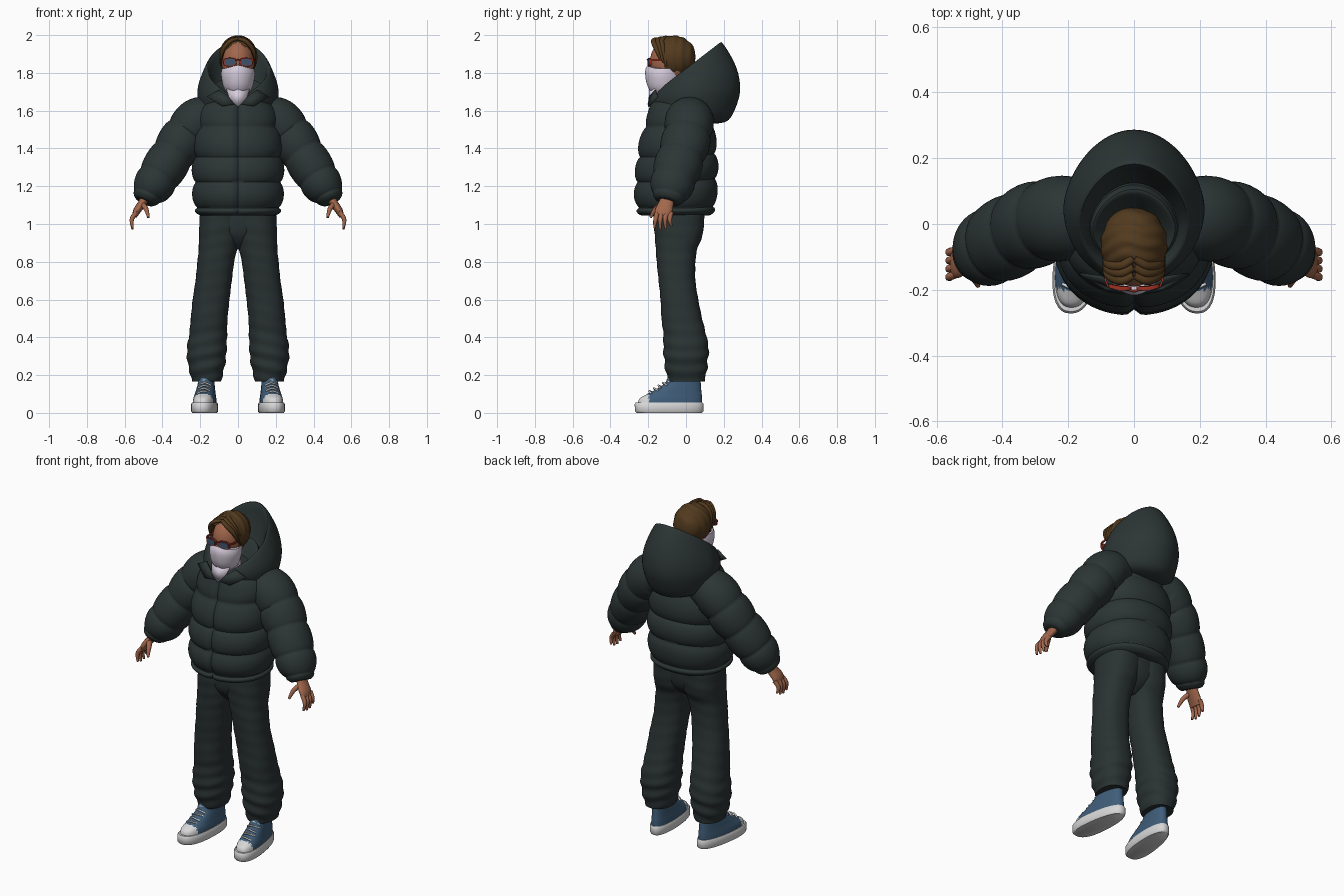
import bpy, bmesh, math
from math import sin, cos, pi, tau
from mathutils import Vector

cube = bpy.data.objects.get("Cube")
if cube:
    bpy.data.objects.remove(cube)


def material(name, r, g, b):
    m = bpy.data.materials.new(name)
    m.use_nodes = True
    m.diffuse_color = (r, g, b, 1)
    m.node_tree.nodes["Principled BSDF"].inputs["Base Color"].default_value = (r, g, b, 1)
    return m


JACKET = material("jacket_green_grey", .025, .036, .035)
PANTS = material("trouser_grey", .023, .032, .032)
SKIN = material("skin", .36, .135, .072)
HAIR = material("hair_brown", .085, .042, .013)
MASK = material("mask_lilac", .68, .61, .72)
BLUE = material("shoe_blue", .05, .11, .19)
WHITE = material("rubber_white", .68, .68, .68)
RED = material("frame_red", .34, .03, .016)
LENS = material("lens_blue", .05, .085, .15)


def finish(name, bm, *mats, angle=50):
    bmesh.ops.recalc_face_normals(bm, faces=bm.faces)
    me = bpy.data.meshes.new(name)
    bm.to_mesh(me)
    bm.free()
    ob = bpy.data.objects.new(name, me)
    bpy.context.collection.objects.link(ob)
    for m in mats:
        me.materials.append(m)
    bpy.ops.object.select_all(action="DESELECT")
    ob.select_set(True)
    bpy.context.view_layer.objects.active = ob
    bpy.ops.object.shade_smooth_by_angle(angle=math.radians(angle))
    return ob


def loft(name, rings, *mats, angle=50):
    """Skin a list of closed rings and cap both ends."""
    bm = bmesh.new()
    loops = [[bm.verts.new(p) for p in r] for r in rings]
    for a, b in zip(loops, loops[1:]):
        for i in range(len(a)):
            j = (i + 1) % len(a)
            bm.faces.new((a[i], a[j], b[j], b[i]))
    bm.faces.new(loops[0])
    bm.faces.new(loops[-1])
    return finish(name, bm, *mats, angle=angle)


def plate(name, pts, mat, thick=.008):
    bm = bmesh.new()
    bm.faces.new([bm.verts.new(p) for p in pts])
    bmesh.ops.triangulate(bm, faces=bm.faces)
    ob = finish(name, bm, mat)
    ob.modifiers.new("thickness", "SOLIDIFY").thickness = thick


def ball(name, centre, radii, mat, shape=None, drop=None):
    bm = bmesh.new()
    bmesh.ops.create_uvsphere(bm, u_segments=64, v_segments=40, radius=1)
    for v in bm.verts:
        k = shape(v.co) if shape else 1
        v.co = Vector(c + r * q * k for c, r, q in zip(centre, radii, v.co))
    if drop:
        gone = [f for f in bm.faces if drop(f.calc_center_median())]
        bmesh.ops.delete(bm, geom=gone, context="FACES")
    return finish(name, bm, mat)


def sample(keys, t):
    """Smooth interpolation through the key rows, t from 0 to 1."""
    s = t * (len(keys) - 1)
    i = min(int(s), len(keys) - 2)
    f = s - i
    row = lambda k: keys[max(0, min(k, len(keys) - 1))]
    return [b + .5 * f * (c - a + f * (2*a - 5*b + 4*c - d + f * (3*(b - c) + d - a)))
            for a, b, c, d in zip(row(i - 1), row(i), row(i + 1), row(i + 2))]


def puff(v, seams, depth):
    for a, b in zip(seams, seams[1:]):
        if a <= v <= b:
            return 1 - depth * (1 - max(0, sin(pi * (v - a) / (b - a))) ** .5)
    return 1 - depth


def power(v, p):
    return math.copysign(abs(v) ** (2 / p), v)


def oval(x0, x1, y0, y1, z, n=48, p=2.2):
    cx, cy, rx, ry = (x0 + x1) / 2, (y0 + y1) / 2, (x1 - x0) / 2, (y1 - y0) / 2
    return [Vector((cx + rx * power(sin(tau * i / n), p),
                    cy - ry * power(cos(tau * i / n), p), z)) for i in range(n)]


def tube(name, keys, mat, steps=10, n=10, seams=(), depth=0):
    """Rows are x, y, z, radius across, radius along y."""
    rings = []
    for i in range(steps + 1):
        t = i / steps
        x, y, z, ra, rb = sample(keys, t)
        d = Vector(sample(keys, min(1, t + .01))[:3]) - Vector(sample(keys, max(0, t - .01))[:3])
        d.normalize()
        u = (Vector((0, 1, 0)) - d * d.y).normalized()
        v = d.cross(u)
        k = puff(t, seams, depth) if seams else 1
        rings.append([Vector((x, y, z)) + k * (u * rb * cos(tau * j / n) + v * ra * sin(tau * j / n))
                      for j in range(n)])
    return loft(name, rings, mat)


# Quilted jacket body: z, half width, front, back
body = [(1.045, .215, -.255, .14), (1.085, .235, -.268, .16), (1.16, .243, -.278, .168),
        (1.29, .245, -.272, .172), (1.44, .235, -.25, .16), (1.58, .21, -.207, .135),
        (1.65, .16, -.178, .11), (1.69, .08, -.12, .05)]
rings = []
for i in range(101):
    z, w, f, b = sample(body, i / 100)
    k = puff(z, (1.045, 1.085, 1.22, 1.355, 1.515, 1.69), .11)
    m = (f + b) / 2
    ring = oval(-w * k, w * k, m + (f - m) * k, m + (b - m) * k, z, 96)
    for p in ring:
        if p.y < m:  # zip groove
            p.y += .018 * math.exp(-(p.x / .014) ** 2)
        p.z += .12 * max(0, p.y) * min(1, (z - 1.045) / .1)
    rings.append(ring)
loft("jacket_body", rings, JACKET)

# Hood: half width, front y, back y, front z, back z; outside, rim, then lining
hood = [(.15, -.12, .13, 1.60, 1.53), (.195, -.16, .225, 1.62, 1.55), (.212, -.178, .278, 1.65, 1.66),
        (.214, -.18, .285, 1.67, 1.75), (.2, -.176, .258, 1.69, 1.85), (.172, -.165, .195, 1.70, 1.955),
        (.158, -.15, .175, 1.70, 1.945), (.145, -.14, .16, 1.69, 1.86), (.135, -.13, .125, 1.68, 1.75),
        (.125, -.125, .105, 1.68, 1.78), (.11, -.12, .08, 1.67, 1.76), (.07, -.1, .03, 1.66, 1.68)]
rings = []
for i in range(45):
    w, f, b, zf, zb = sample(hood, i / 44)
    ring = []
    for j in range(64):
        a = tau * j / 64
        k = (1 + cos(a)) / 2
        ring.append(Vector((w * sin(a) * (1 - .12 * max(0, cos(a))), f + (b - f) * k,
                            zf + (zb - zf) * k - .03 * max(0, -cos(a)) ** 8)))
    rings.append(ring)
loft("hood", rings, JACKET)

# Head, hair and mask
ball("head", (0, -.08, 1.86), (.085, .11, .12), SKIN)
ball("hair", (0, -.065, 1.884), (.101, .117, .113), HAIR,
     shape=lambda q: 1 + .022 * sin(17 * q.y + 4 * q.x * q.x + sin(5 * q.x)),
     drop=lambda c: c.y < -.115 and c.z < 1.968 - .75 * abs(c.x))
mask = [(1.685, .02, -.165, -.06), (1.70, .05, -.185, -.04), (1.74, .075, -.207, -.03),
        (1.79, .087, -.216, -.02), (1.82, .089, -.214, -.02), (1.842, .086, -.203, -.02)]
loft("face_mask", [[p + Vector((0, 0, -.02 * min(1, abs(p.x) / .08))) for p in
                    oval(-w, w, f, b, z, 48, 1.9)]
                   for z, w, f, b in (sample(mask, i / 16) for i in range(17))], MASK)
loft("neck_scarf", [oval(-r, r, -.16, -.02, z) for z, r in ((1.6, .07), (1.74, .06))], MASK)
plate("scarf_point", [(-.062, -.165, 1.715), (-.045, -.192, 1.66), (0, -.2, 1.62),
                      (.045, -.192, 1.66), (.062, -.165, 1.715), (0, -.195, 1.715)], MASK)

# Glasses bridge
tube("glasses_bridge", [(-.014, -.2, 1.865, .004, .004), (0, -.204, 1.869, .004, .004),
                        (.014, -.2, 1.865, .004, .004)], RED)

sleeve = [(.11, .015, 1.56, .10, .11), (.2, .018, 1.55, .123, .128), (.265, .01, 1.485, .127, .132),
          (.32, -.01, 1.405, .123, .13), (.38, -.04, 1.315, .118, .128), (.435, -.068, 1.225, .113, .122),
          (.475, -.088, 1.16, .09, .1), (.495, -.1, 1.118, .055, .066)]
# Trouser leg: z, inner x, outer x, front, back
leg = [(1.08, -.03, .2, -.17, .1), (1.0, -.02, .205, -.17, .095), (.93, -.01, .207, -.165, .085),
       (.87, .004, .208, -.16, .06), (.8, .02, .215, -.155, .05), (.7, .033, .225, -.145, .05),
       (.6, .045, .24, -.135, .065), (.5, .055, .25, -.13, .085), (.42, .058, .258, -.12, .105),
       (.34, .06, .27, -.12, .12), (.28, .065, .268, -.115, .115), (.22, .077, .257, -.108, .11),
       (.165, .09, .243, -.09, .096)]
upper = [(.04, -.255, .085, .068), (.075, -.247, .085, .064), (.1, -.205, .083, .058),
         (.13, -.15, .08, .052), (.16, -.11, .078, .047), (.2, -.09, .078, .046)]
sole = [(0, -.262, .085, .069), (.008, -.27, .092, .075), (.046, -.272, .093, .075), (.054, -.266, .088, .07)]


def foot_ring(s, z, f, b, w):
    ring = oval(-w, w, f, b, z, 48, 2.4)
    return [Vector((s * (.165 + p.x * (1 - .22 * (p.y - f) / (b - f)) - .1 * p.y), p.y, p.z)) for p in ring]


for side, s in (("left", 1), ("right", -1)):
    flip = lambda rows: [(s * r[0], *r[1:]) for r in rows]
    # Sleeve
    tube(side + "_sleeve", flip(sleeve), JACKET, 84, 40, (0, .3, .49, .68, .89, 1), .12)
    # Collar flap
    plate(side + "_collar_flap", flip([(.1, -.165, 1.71), (.055, -.192, 1.68), (.018, -.203, 1.635),
                                       (.085, -.2, 1.625), (.165, -.155, 1.675)]), JACKET)
    # Hand
    tube(side + "_palm", flip([(.485, -.095, 1.15, .026, .034), (.508, -.105, 1.11, .022, .04),
                               (.535, -.118, 1.07, .02, .046), (.548, -.12, 1.04, .013, .042)]), SKIN, 12, 16)
    for i, name in enumerate(("index", "middle", "ring", "little")):
        y, low = -.155 + .025 * i, (.978, .97, .973, .99)[i]
        tube(f"{side}_{name}_finger", flip([(.54, y + .002, 1.06, .012, .012), (.562, y - .006, 1.025, .012, .012),
                                            (.558, y - .012 + .005 * i, low, .006, .006)]), SKIN)
    tube(side + "_thumb", flip([(.508, -.125, 1.105, .015, .018), (.487, -.16, 1.08, .013, .014),
                                (.474, -.188, 1.035, .007, .007)]), SKIN)
    # Trouser leg with creases towards the ankle
    rings = []
    for i in range(73):
        z, x0, x1, f, b = sample(leg, i / 72)
        ring = oval(s * x0, s * x1, f, b, z, 48, 2.3)
        c = Vector((s * (x0 + x1) / 2, (f + b) / 2, z))
        amount = .008 + .025 * max(0, min(1, (.5 - z) / .2))
        rings.append([c + (p - c) * (1 + amount * sin(85 * z + 2 * sin(tau * j / 48)))
                      for j, p in enumerate(ring)])
    loft(side + "_trouser_leg", rings, PANTS)
    # Shoe
    shoe = loft(side + "_shoe_upper", [foot_ring(s, *sample(upper, i / 20)) for i in range(21)], BLUE, WHITE)
    for f in shoe.data.polygons:
        f.material_index = int(f.center.y < -.2)
    loft(side + "_shoe_sole", [foot_ring(s, *r) for r in sole], WHITE)
    for i in range(5):
        y, z, lean = -.188 + .024 * i, .112 + .0145 * i, .006 * (-1) ** i
        x = .165 - .1 * y
        tube(f"{side}_lace_{i + 1}", flip([(x - .034, y + .012 + lean, z - .01, .005, .005),
                                           (x, y - .006, z + .004, .005, .005),
                                           (x + .034, y + .012 - lean, z - .01, .005, .005)]), WHITE, 8, 8)
    # Glasses rim, lens and temple
    rim = [(s * .043 + .034 * power(cos(tau * j / 32), 2.8), 1.857 + .022 * power(sin(tau * j / 32), 2.8))
           for j in range(32)]
    at = lambda x, z, k, y: Vector((s * .043 + (x - s * .043) * k,
                                    y + .2 * max(0, abs(x) - .04), 1.857 + (z - 1.857) * k))
    loft(side + "_glasses_rim", [[at(x, z, k, y) for x, z in rim]
                                 for k, y in ((1, -.19), (1.06, -.196), (1, -.202), (.8, -.2))], RED)
    loft(side + "_lens", [[at(x, z, .82, y) for x, z in rim] for y in (-.198, -.204)], LENS)
    loft(side + "_glasses_temple", [[(s * x + dx, y, 1.868 + dz) for dx, dz in
                                     ((-.003, -.005), (.003, -.005), (.003, .005), (-.003, .005))]
                                    for x, y in ((.078, -.192), (.087, -.17), (.09, -.07))], RED)
    # Curtain locks falling from the parting
    for i in range(3):
        o = .016 * i
        tube(f"{side}_hair_lock_{i + 1}", flip([(.002, -.155 + 1.6 * o, 1.98 + .3 * o, .008, .012),
                                                (.04, -.172 + 1.4 * o, 1.968 + .2 * o, .012, .014),
                                                (.078, -.155 + o, 1.925, .012, .014),
                                                (.093, -.135 + o, 1.868 - o, .003, .004)]), HAIR, 14, 10)

# Trouser seat joining both legs
seat = [(1.09, .16, -.165, .095), (.97, .15, -.162, .085), (.91, .1, -.135, .055), (.865, .03, -.09, .0)]
loft("trouser_seat", [oval(-w, w, f, b, z) for z, w, f, b in (sample(seat, i / 16) for i in range(17))], PANTS)
